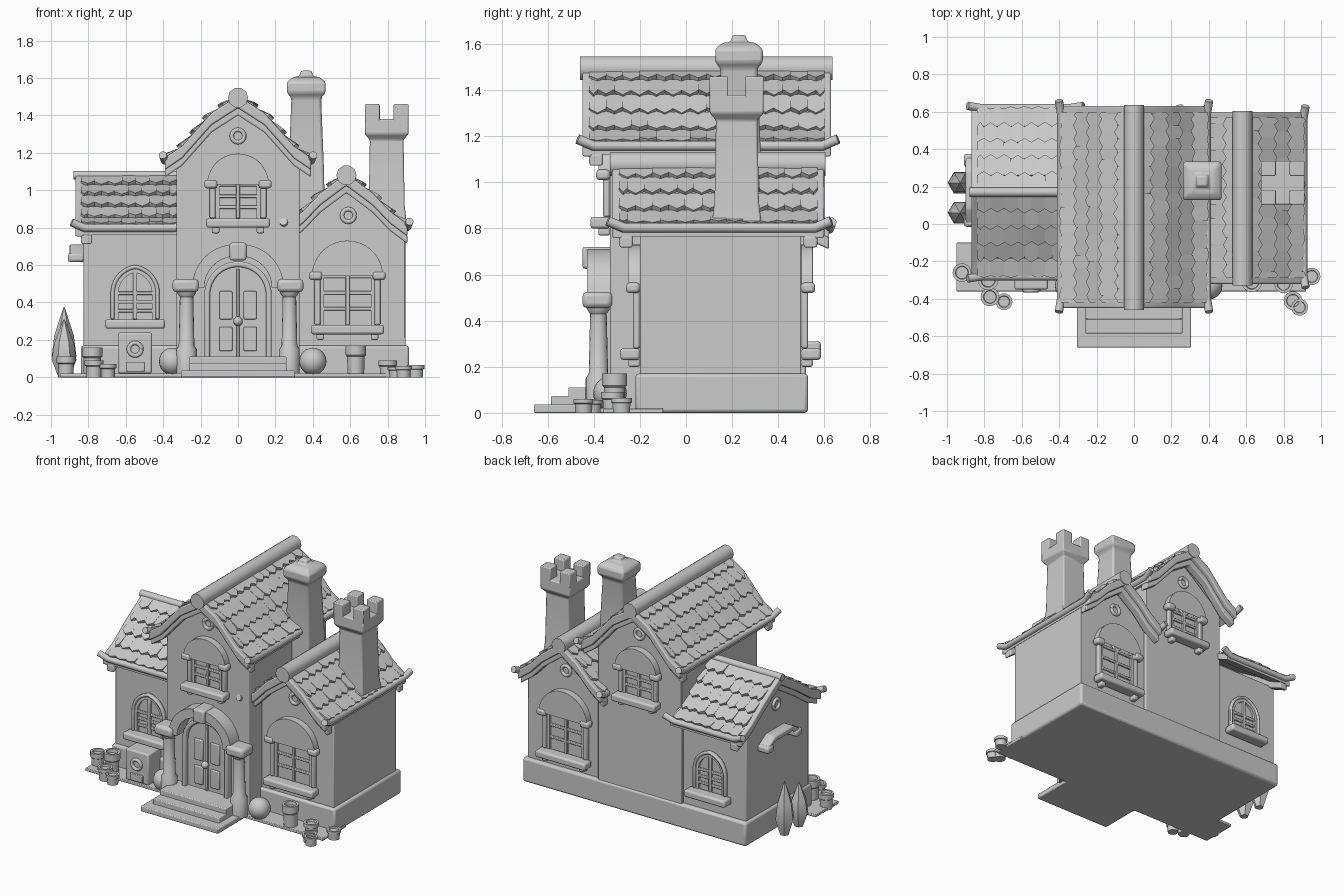
import bpy, bmesh, math, random
from mathutils import Vector

if "Cube" in bpy.data.objects:
    bpy.data.objects.remove(bpy.data.objects["Cube"])
random.seed(4)

def make(name, bm, bevel=0, angle=35):
    bmesh.ops.recalc_face_normals(bm, faces=bm.faces)
    me = bpy.data.meshes.new(name)
    bm.to_mesh(me)
    bm.free()
    for p in me.polygons:
        p.use_smooth = True
    me.set_sharp_from_angle(angle=math.radians(angle))
    ob = bpy.data.objects.new(name, me)
    bpy.context.collection.objects.link(ob)
    if bevel:
        m = ob.modifiers.new("soft_edges", 'BEVEL')
        m.width, m.segments, m.limit_method = bevel, 2, 'ANGLE'
    return ob

def at(axis, u, v, z):
    return (u, v, z) if axis == 'y' else (v, u, z)

def prism(name, pts, v0, v1, axis='y', bevel=0):
    bm = bmesh.new()
    a = [bm.verts.new(at(axis, u, v0, z)) for u, z in pts]
    b = [bm.verts.new(at(axis, u, v1, z)) for u, z in pts]
    bm.faces.new(a)
    bm.faces.new(b[::-1])
    for i in range(len(a)):
        j = (i + 1) % len(a)
        bm.faces.new((a[i], b[i], b[j], a[j]))
    return make(name, bm, bevel)

def box(name, x0, x1, y0, y1, z0, z1, bevel=0.008):
    return prism(name, [(x0, z0), (x1, z0), (x1, z1), (x0, z1)], y0, y1, 'y', bevel)

def lathe(name, x, y, rings, n=16, bevel=0):
    # n = 4 gives a square stack whose radius is its half width
    bm = bmesh.new()
    k, off = (math.sqrt(2), math.pi / 4) if n == 4 else (1, 0)
    loops = [[bm.verts.new((x + r * k * math.cos(off + i * math.tau / n),
                            y + r * k * math.sin(off + i * math.tau / n), z))
              for i in range(n)] for r, z in rings]
    for a, b in zip(loops, loops[1:]):
        for i in range(n):
            bm.faces.new((a[i], a[(i + 1) % n], b[(i + 1) % n], b[i]))
    bm.faces.new(loops[0])
    bm.faces.new(loops[-1])
    return make(name, bm, bevel)

def ball(name, x, y, z, r):
    bm = bmesh.new()
    bmesh.ops.create_uvsphere(bm, u_segments=20, v_segments=12, radius=r)
    bmesh.ops.translate(bm, verts=bm.verts, vec=(x, y, z))
    return make(name, bm)

def tube(name, pts, r):
    cu = bpy.data.curves.new(name, 'CURVE')
    cu.dimensions, cu.bevel_depth, cu.bevel_resolution, cu.use_fill_caps = '3D', r, 3, True
    sp = cu.splines.new('POLY')
    sp.points.add(len(pts) - 1)
    for p, q in zip(sp.points, pts):
        p.co = (*q, 1)
    ob = bpy.data.objects.new(name, cu)
    bpy.context.collection.objects.link(ob)
    return ob

# --- arches, windows ---
def arch(cx, w, h, z0, zs, n=9):
    c = (h * h - w * w) / (2 * w)
    end = math.acos(c / (w + c))
    half = [((w + c) * math.cos(end * i / n) - c, zs + (w + c) * math.sin(end * i / n)) for i in range(n + 1)]
    half = [(w, z0)] + half
    return [(cx + u, z) for u, z in half] + [(cx - u, z) for u, z in half[-2::-1]]

def ring(name, cx, w, h, z0, zs, d, y0, y1, axis='y', bevel=0.008):
    return prism(name, arch(cx, w + d, h + d, z0, zs) + arch(cx, w, h, z0, zs)[::-1], y0, y1, axis, bevel)

def vent(name, u, v, z, s, axis='y'):
    pts = [at(axis, u + 0.034 * math.cos(t * math.tau / 16), v + s * 0.005, z + 0.034 * math.sin(t * math.tau / 16))
           for t in range(17)]
    tube(name, pts, 0.012)

def window(name, cx, y, s, w, h, z0, zs, d, hood=True):
    yy = lambda k: y + s * k
    ring(name + "_frame", cx, w, h, z0, zs, d * 0.7, y, yy(0.03))
    ring(name + "_inner_frame", cx, w - 0.02, h - 0.02, z0, zs, 0.02, y, yy(0.018), bevel=0)
    box(name + "_sill", cx - w - 0.05, cx + w + 0.05, y, yy(0.085), z0 - 0.05, z0, 0.012)
    box(name + "_mullion", cx - 0.011, cx + 0.011, y, yy(0.018), z0, zs + h, 0.004)
    for k in (0.33, 0.66, 1.0):
        z = z0 + (zs - z0) * k
        box(name + "_bar", cx - w, cx + w, y, yy(0.015), z - 0.009, z + 0.009, 0.004)
    if hood:
        ring(name + "_hood", cx, w, h, zs, zs + 0.001, d, y, yy(0.05), bevel=0.012)
        for m in (-1, 1):
            tube(name + "_spoke", [(cx, yy(0.008), zs), (cx + m * w * 0.7, yy(0.008), zs + h * 0.7)], 0.009)
            mx = cx + m * (w + 0.025)
            box(name + "_cap", mx - 0.035, mx + 0.035, y, yy(0.06), zs - 0.02, zs + 0.025, 0.014)
            box(name + "_bracket", cx + m * w - 0.02, cx + m * w + 0.02, y, yy(0.05), z0 - 0.08, z0 - 0.045)

# --- gable roofs with shingles, bargeboards and ridge ---
def roof(name, prof, c, v0, v1, axis, ridge_r, cols, rows=5, ends=(1, 1)):
    full = [(c - u, z) for u, z in prof[:0:-1]] + [(c + u, z) for u, z in prof]
    band = lambda dz, t: [(u, z - dz) for u, z in full] + [(u, z - t) for u, z in full[::-1]]
    prism(name + "_deck", band(0.005, 0.05), v0 + 0.01, v1 - 0.01, axis)
    for on, v, s in ((ends[0], v0, 1), (ends[1], v1, -1)):
        if on:
            prism(name + "_bargeboard", band(-0.005, 0.06), v, v + s * 0.045, axis, 0.008)
            prism(name + "_lower_moulding", band(0.05, 0.1), v + s * 0.03, v + s * 0.09, axis, 0.008)
    seg = [(Vector(a), Vector(b)) for a, b in zip(prof, prof[1:])]
    total = sum((b - a).length for a, b in seg)
    def slope(s, off):
        for a, b in seg:
            L = (b - a).length
            if s <= L + 1e-6 or (a, b) == seg[-1]:
                d = (b - a) / L
                return a + d * s + Vector((-d.y, d.x)) * off
            s -= L
    bm = bmesh.new()
    step, wid = total / rows, (v1 - v0 - 0.06) / cols
    for m in (-1, 1):
        for r in range(rows):
            for k in range(-1 if r % 2 else 0, cols):
                a = max(v0 + 0.03, v0 + 0.03 + (k + 0.5 * (r % 2)) * wid)
                b = min(v1 - 0.03, v0 + 0.03 + (k + 1 + 0.5 * (r % 2)) * wid)
                lift = 0.018 + random.uniform(-0.006, 0.006)
                s0, s1 = r * step, (r + 1) * step - 0.012
                tip = min(total, s1 + 0.026)
                plan = [(a, s0, 0.002), (b, s0, 0.002), (b, s1, lift), ((a + b) / 2, tip, lift), (a, s1, lift)]
                top, low = [], []
                for v, s, o in plan:
                    for lst, q in ((top, slope(s, o)), (low, slope(s, -0.01))):
                        lst.append(bm.verts.new(at(axis, c + m * q.x, v, q.y)))
                bm.faces.new(top)
                bm.faces.new(low[::-1])
                for i in range(5):
                    bm.faces.new((top[i], low[i], low[(i + 1) % 5], top[(i + 1) % 5]))
        e, z = prof[-1]
        tube(name + "_eave", [at(axis, c + m * (e + du), v, z - 0.012 + dz) for du, v, dz in
             ((0.012, v0 - 0.02, 0.03), (0, v0 + 0.05, 0), (0, v1 - 0.04, 0), (0.012, v1 + 0.03, 0.03))], 0.022)
    make(name + "_shingles", bm, 0, 25)
    tube(name + "_ridge", [at(axis, c, v, prof[0][1] - 0.005) for v in (v0 - 0.01, v1 + 0.005)], ridge_r)

roof("main_roof", [(0, 1.5), (0.14, 1.41), (0.22, 1.32), (0.3, 1.23), (0.39, 1.17)], 0, -0.45, 0.63, 'y', 0.054, 14)
roof("right_roof", [(0, 1.085), (0.14, 0.98), (0.23, 0.885), (0.325, 0.815)], 0.58, -0.32, 0.6, 'y', 0.054, 12, 4)
roof("left_roof", [(0, 1.085), (0.2, 0.96), (0.34, 0.86), (0.45, 0.81)], 0.17, -0.87, -0.3, 'x', 0.025, 7, 5, (1, 0))

# --- walls and plinth ---
prism("main_wall", [(-0.33, 0), (0.33, 0), (0.33, 1.17), (0, 1.44), (-0.33, 1.17)], -0.33, 0.52, bevel=0.006)
prism("right_wall", [(0.3, 0.1), (0.895, 0.1), (0.895, 0.79), (0.58, 1.03), (0.3, 0.82)], -0.2, 0.5, bevel=0.006)
prism("left_wall", [(-0.2, 0.1), (0.5, 0.1), (0.5, 0.78), (0.17, 1.03), (-0.2, 0.78)], -0.825, -0.3, 'x', 0.006)
box("plinth", -0.84, 0.915, -0.22, 0.53, 0, 0.17, 0.015)
box("ground_slab", -0.95, 0.92, -0.36, -0.1, 0, 0.02, 0.004)

# --- windows, front and back ---
for side, s in (("front", -1), ("back", 1)):
    ym, yw = (-0.33, -0.2) if s < 0 else (0.52, 0.5)
    window(side + "_main_window", 0, ym, s, 0.12, 0.12, 0.85, 1.03, 0.045)
    window(side + "_right_window", 0.585, yw, s, 0.145, 0.145, 0.28, 0.54, 0.045)
    window(side + "_left_window", -0.55, yw, s, 0.11, 0.13, 0.31, 0.45, 0.03, False)
    vent(side + "_main_vent", 0, ym, 1.29, s)
    vent(side + "_right_vent", 0.59, yw, 0.865, s)

# --- left end wall vent and small hood ---
vent("left_vent", 0.17, -0.825, 0.88, -1, 'x')
prism("side_hood", [(0, 0.62), (0.08, 0.67), (0.28, 0.67), (0.36, 0.62), (0.36, 0.66), (0.28, 0.71), (0.08, 0.71), (0, 0.66)],
      -0.9, -0.82, 'x', 0.01)
for y in (0.02, 0.34):
    box("side_hood_end", -0.91, -0.82, y - 0.035, y + 0.035, 0.615, 0.665, 0.015)

# --- entrance ---
prism("door", arch(0, 0.155, 0.155, 0.1, 0.44), -0.345, -0.32)
ring("door_frame", 0, 0.15, 0.15, 0.1, 0.44, 0.03, -0.375, -0.32)
box("door_seam", -0.008, 0.008, -0.355, -0.34, 0.11, 0.58, 0.003)
ball("door_knob", 0, -0.37, 0.3, 0.025)
ring("porch_arch", 0, 0.18, 0.165, 0.48, 0.481, 0.065, -0.43, -0.32, bevel=0.018)
box("keystone", -0.045, 0.045, -0.45, -0.32, 0.625, 0.72, 0.012)
for m in (-1, 1):
    for z0, z1 in ((0.14, 0.27), (0.31, 0.46)):
        x = m * 0.065
        box("door_panel", x - 0.035, x + 0.035, -0.357, -0.34, z0, z1, 0.006)
    x = m * 0.275
    lathe("column", x, -0.38, [(0.055, 0.02), (0.055, 0.15), (0.042, 0.17), (0.036, 0.43), (0.05, 0.45), (0.05, 0.47)])
    box("capital", m * 0.28 - 0.07, m * 0.28 + 0.07, -0.45, -0.32, 0.455, 0.525, 0.02)
    ball("round_bush", 0.4 if m > 0 else -0.35, -0.33, 0.085, 0.073)
for i, (w, y) in enumerate(((0.305, -0.66), (0.26, -0.585), (0.26, -0.51))):
    box("step", -w, w, y, -0.3, 0, 0.037 * (i + 1), 0.006)

# --- chimney and battlement tower ---
lathe("chimney", 0.365, 0.23, [(0.1, 0.8), (0.095, 1.1), (0.08, 1.48), (0.085, 1.5), (0.103, 1.52), (0.103, 1.58),
      (0.07, 1.605), (0.035, 1.61), (0.03, 1.64)], 4, 0.012)
lathe("tower", 0.795, 0.22, [(0.11, 0.8), (0.096, 0.92), (0.09, 1.27), (0.117, 1.3), (0.117, 1.38)], 4, 0.008)
for mx in (-1, 1):
    for my in (-1, 1):
        lathe("merlon", 0.795 + mx * 0.077, 0.22 + my * 0.077, [(0.04, 1.36), (0.04, 1.46)], 4, 0.006)

# --- garden props ---
for y, h in ((0.06, 0.31), (0.22, 0.375)):
    lathe("pointed_shrub", -0.93, y, [(0.03, 0), (0.066, h * 0.3), (0.052, h * 0.6), (0.003, h)], 6)
box("stove_box", -0.64, -0.46, -0.35, -0.2, 0.02, 0.24, 0.01)
box("stove_door", -0.6, -0.5, -0.36, -0.34, 0.03, 0.08, 0.004)
vent("stove_ring", -0.55, -0.35, 0.15, -1)

def pot(x, y, r, h):
    lathe("pot", x, y, [(r * 0.8, 0), (r * 0.85, h * 0.65), (r, h * 0.7), (r, h), (r * 0.7, h), (r * 0.65, h * 0.85)], 14)
for p in ((-0.92, -0.26, 0.05, 0.11), (-0.78, -0.3, 0.055, 0.16), (-0.77, -0.39, 0.05, 0.09), (-0.695, -0.415, 0.045, 0.07),
          (0.63, -0.31, 0.055, 0.17), (0.95, -0.28, 0.047, 0.065), (0.85, -0.41, 0.05, 0.055), (0.885, -0.445, 0.045, 0.06),
          (0.8, -0.32, 0.05, 0.09)):
    pot(*p)
